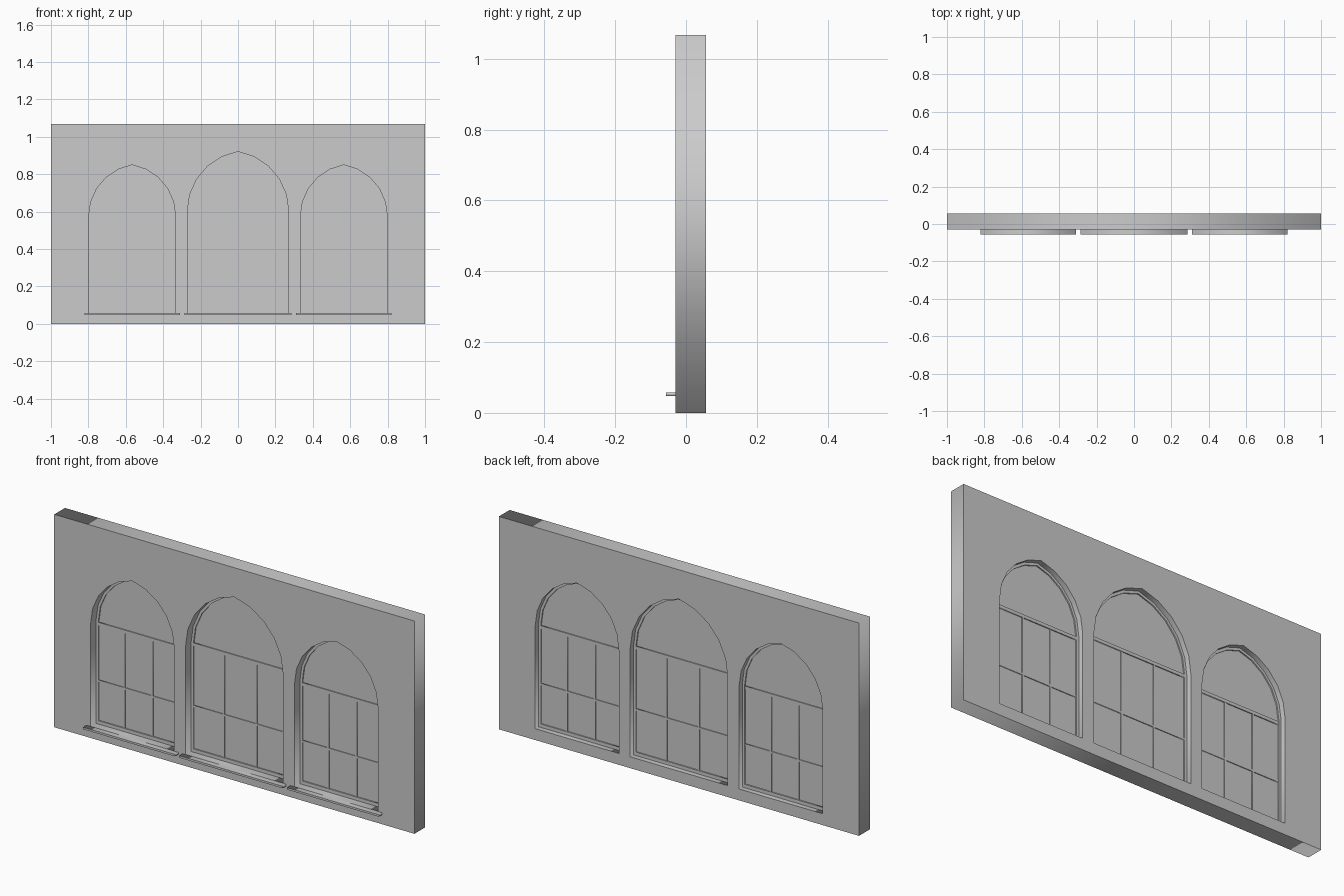
import bpy, math

if "Cube" in bpy.data.objects:
    bpy.data.objects.remove(bpy.data.objects["Cube"])

mat = bpy.data.materials.new("plaster_grey")
mat.diffuse_color = (0.6, 0.6, 0.6, 1)
mat.use_nodes = True
mat.node_tree.nodes["Principled BSDF"].inputs["Base Color"].default_value = mat.diffuse_color


def plate(name, outlines, y0, y1):
    """Extruded XZ outlines; inner outlines become holes."""
    cu = bpy.data.curves.new(name, 'CURVE')
    cu.dimensions = '2D'
    cu.fill_mode = 'BOTH'
    cu.extrude = (y1 - y0) / 2
    for pts in outlines:
        s = cu.splines.new('POLY')
        s.points.add(len(pts) - 1)
        for p, (x, z) in zip(s.points, pts):
            p.co = (x, z, 0, 1)
        s.use_cyclic_u = True
    ob = bpy.data.objects.new(name, cu)
    bpy.context.collection.objects.link(ob)
    ob.location.y = (y0 + y1) / 2
    ob.rotation_euler.x = math.pi / 2
    bpy.ops.object.select_all(action='DESELECT')
    ob.select_set(True)
    bpy.context.view_layer.objects.active = ob
    bpy.ops.object.convert(target='MESH')
    ob = bpy.context.object
    ob.name = name
    ob.data.materials.clear()
    ob.data.materials.append(mat)
    return ob


def rect(x0, x1, z0, z1):
    return [(x0, z0), (x1, z0), (x1, z1), (x0, z1)]


def arch(cx, w, z0, spring, inset=0.0, bottom=0.0, n=5):
    """Pointed arch: two arcs of radius 1.2 w meeting at the apex."""
    off = 0.2 * w
    r = 1.2 * w - inset
    phi = math.acos(off / r)
    right = [(-off + r * math.cos(phi * i / n), spring + r * math.sin(phi * i / n))
             for i in range(n + 1)]
    half = [(w - inset, z0 + bottom)] + right
    return ([(cx + x, z) for x, z in half] +
            [(cx - x, z) for x, z in reversed(half[:-1])])


# name, centre, half width, spring, transom height, middle bar height, sill half width
BASE = 0.057
windows = [("left", -0.566, 0.232, 0.575, 0.559, 0.272, 0.255),
           ("centre", 0.0, 0.271, 0.600, 0.597, 0.286, 0.287),
           ("right", 0.566, 0.232, 0.575, 0.559, 0.272, 0.255)]

# wall with three arched openings
plate("wall", [rect(-1, 1, 0, 1.068)] +
      [arch(cx, w, BASE, sp) for _, cx, w, sp, *_ in windows], -0.029, 0.056)

for name, cx, w, sp, transom, mid, sill in windows:
    # frame ring and glass
    plate(name + "_frame", [arch(cx, w, BASE, sp),
                            arch(cx, w, BASE, sp, 0.013, 0.017)], 0.014, 0.030)
    plate(name + "_glass", [arch(cx, w, BASE, sp, 0.006, 0.006)], 0.020, 0.024)
    # transom, middle bar and two mullions
    iw = w - 0.012
    plate(name + "_transom", [rect(cx - iw, cx + iw, transom - 0.008, transom + 0.008)], 0.015, 0.029)
    plate(name + "_middle_bar", [rect(cx - iw, cx + iw, mid - 0.005, mid + 0.005)], 0.016, 0.028)
    for i, s in enumerate((-1, 1)):
        x = cx + s * w / 3
        plate(f"{name}_mullion_{i}", [rect(x - 0.005, x + 0.005, BASE + 0.015, transom)], 0.016, 0.028)
    # projecting sill
    plate(name + "_sill", [rect(cx - sill, cx + sill, 0.048, 0.058)], -0.056, -0.028)
